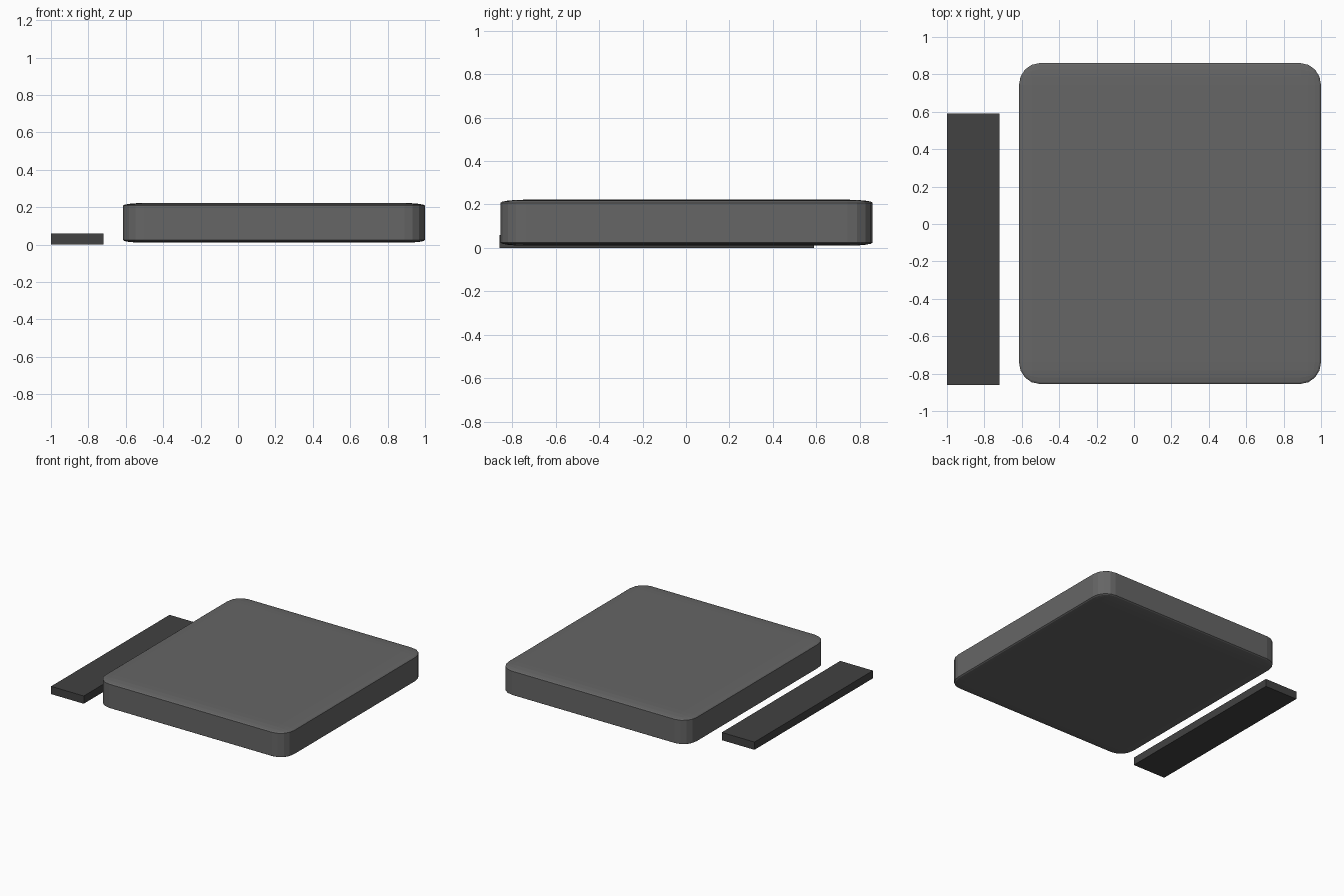
import bpy, bmesh
from mathutils import Matrix, Vector

if "Cube" in bpy.data.objects:
    bpy.data.objects.remove(bpy.data.objects["Cube"])


def material(name, value):
    m = bpy.data.materials.new(name)
    m.diffuse_color = (value, value, value, 1)
    m.use_nodes = True
    m.node_tree.nodes["Principled BSDF"].inputs["Base Color"].default_value = m.diffuse_color
    return m


def box(name, lo, hi, mat, bevel=0.0, segments=4):
    """Unit cube, bevelled before scaling so the rounding stretches with it."""
    lo, hi = Vector(lo), Vector(hi)
    bm = bmesh.new()
    bmesh.ops.create_cube(bm, size=1)
    if bevel:
        bmesh.ops.bevel(bm, geom=bm.edges[:], offset=bevel, offset_type='OFFSET',
                        segments=segments, profile=0.5, affect='EDGES')
    size = hi - lo
    bm.transform(Matrix.Translation((lo + hi) / 2) @ Matrix.Diagonal((*size, 1)))
    mesh = bpy.data.meshes.new(name)
    bm.to_mesh(mesh)
    bm.free()
    mesh.materials.append(mat)
    obj = bpy.data.objects.new(name, mesh)
    bpy.context.collection.objects.link(obj)
    return obj


grey = material("mid grey", 0.133)
dark = material("dark grey", 0.054)

# Large rounded slab
box("rounded_slab", (-0.615, -0.855, 0.01), (1.0, 0.86, 0.222), grey, bevel=0.068)
# Low flat strip beside it
box("side_strip", (-1.0, -0.86, 0.0), (-0.72, 0.59, 0.06), dark)
